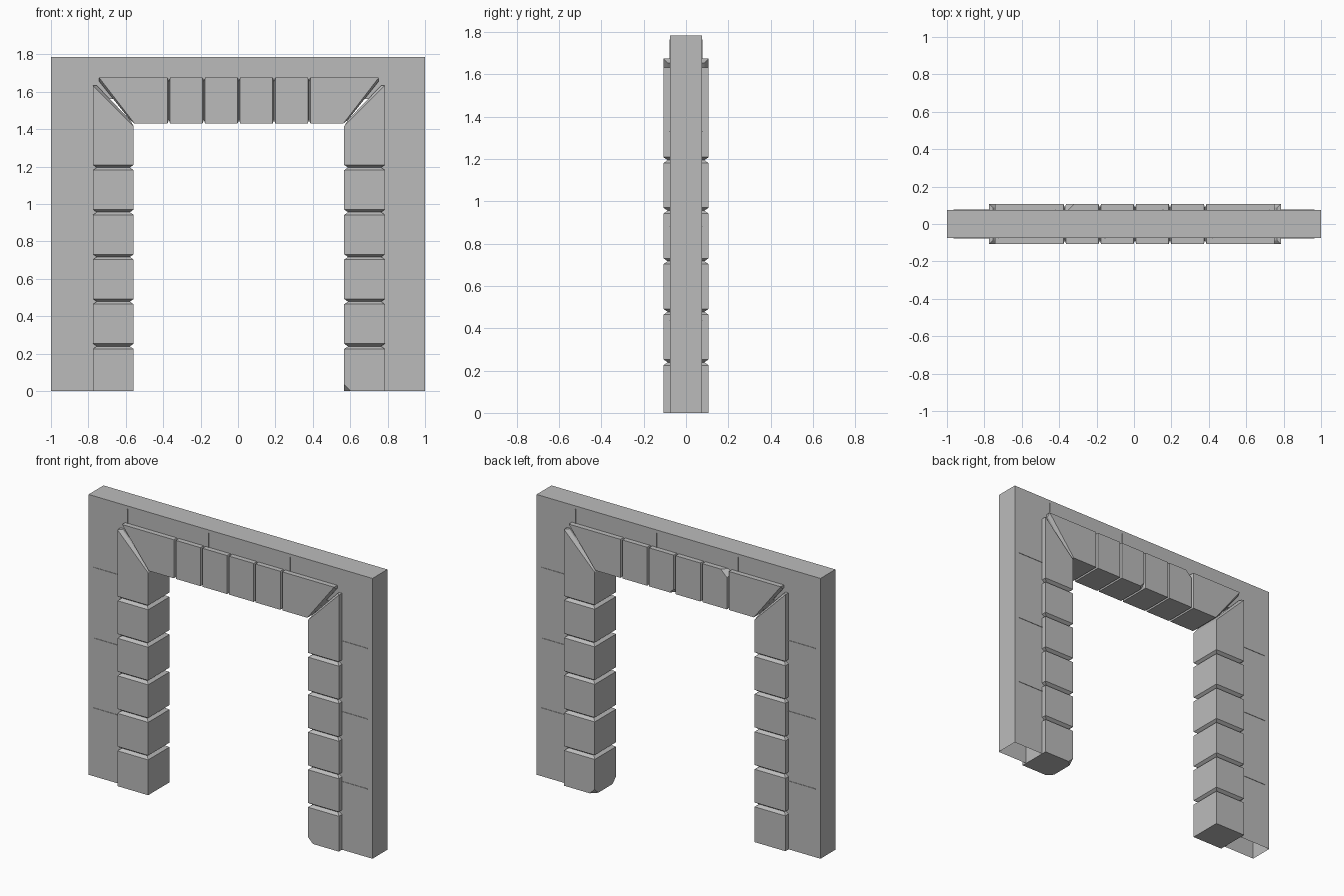
import bpy, bmesh
from mathutils import Vector

if "Cube" in bpy.data.objects:
    bpy.data.objects.remove(bpy.data.objects["Cube"], do_unlink=True)

stone = bpy.data.materials.new("grey_stone")
stone.use_nodes = True
GREY = (0.5, 0.5, 0.5, 1)
stone.diffuse_color = GREY
stone.node_tree.nodes["Principled BSDF"].inputs["Base Color"].default_value = GREY

CX = 0.005                    # centre of the opening
INNER, OUTER = 0.563, 0.78    # post faces, measured from CX
LOW, HIGH = 1.43, 1.675       # lintel underside and top
DEPTH = 0.107                 # half depth of the trim
WALL = 0.075                  # half depth of the wall
CUT, SINK = 0.014, 0.02       # chamfer length and depth
STEP = 0.239                  # post block height
SPACING = 0.1875              # lintel joint spacing


def finish(name, bm):
    bmesh.ops.recalc_face_normals(bm, faces=bm.faces)
    mesh = bpy.data.meshes.new(name)
    bm.to_mesh(mesh)
    bm.free()
    mesh.materials.append(stone)
    obj = bpy.data.objects.new(name, mesh)
    bpy.context.collection.objects.link(obj)
    return obj


def loft(name, rings, chips=()):
    """Join four-cornered rings into a capped block, then knock off corners."""
    bm = bmesh.new()
    loops = [[bm.verts.new(p) for p in ring] for ring in rings]
    for a, b in zip(loops, loops[1:]):
        for i in range(4):
            j = (i + 1) % 4
            bm.faces.new((a[i], a[j], b[j], b[i]))
    bm.faces.new(loops[0])
    bm.faces.new(loops[-1])
    bmesh.ops.recalc_face_normals(bm, faces=bm.faces)
    for point, normal in chips:
        geom = bm.verts[:] + bm.edges[:] + bm.faces[:]
        bmesh.ops.bisect_plane(bm, geom=geom, plane_co=point,
                               plane_no=Vector(normal).normalized(), clear_outer=True)
        rim = [e for e in bm.edges if e.is_boundary]
        bmesh.ops.holes_fill(bm, edges=rim)
    return finish(name, bm)


def post_ring(side, z_in, z_out, inset=0):
    a, b, d = INNER + inset, OUTER - inset, DEPTH - inset
    return [(CX + side * x, y, z) for x, y, z in
            ((a, -d, z_in), (b, -d, z_out), (b, d, z_out), (a, d, z_in))]


def lintel_ring(x_low, x_high, inset=0):
    a, b, d = LOW + inset, HIGH - inset, DEPTH - inset
    return [(CX + x_low, -d, a), (CX + x_high, -d, b),
            (CX + x_high, d, b), (CX + x_low, d, a)]


# Wall slab with a doorway, open underneath
bm = bmesh.new()
edge, head, top = 0.7, 1.56, 1.785
profile = [(-1, 0), (-1, top), (1, top), (1, 0),
           (CX + edge, 0), (CX + edge, head), (CX - edge, head), (CX - edge, 0)]
front = [bm.verts.new((x, -WALL, z)) for x, z in profile]
back = [bm.verts.new((x, WALL, z)) for x, z in profile]
bm.faces.new(front)
bm.faces.new(back[::-1])
for i in range(len(profile)):
    j = (i + 1) % len(profile)
    if profile[i][1] + profile[j][1] > 0:
        bm.faces.new((front[i], front[j], back[j], back[i]))
finish("wall", bm)


# Fine masonry joint lines on both wall faces
def joint_line(name, centre, size):
    bm = bmesh.new()
    bmesh.ops.create_cube(bm, size=1)
    bmesh.ops.scale(bm, vec=size, verts=bm.verts)
    bmesh.ops.translate(bm, vec=centre, verts=bm.verts)
    finish(name, bm)


for face in (-1, 1):
    y = face * WALL
    for side in (-1, 1):
        for z in (0.435, 0.88, 1.33):
            joint_line("wall_bed_joint", (side * 0.87, y, z), (0.19, 0.006, 0.003))
    for x in (-0.725, -0.155, 0.42):
        joint_line("wall_upright_joint", (-face * x, y, 1.72), (0.003, 0.006, 0.09))

# Posts: stacked chamfered blocks with a mitred top block
for side, label in ((1, "left"), (-1, "right")):
    for i in range(6):
        low, high = i * STEP, (i + 1) * STEP
        if i == 0:
            rings = [post_ring(side, 0, 0)]
        else:
            rings = [post_ring(side, low, low, SINK),
                     post_ring(side, low + CUT, low + CUT)]
        if i < 5:
            rings += [post_ring(side, high - CUT, high - CUT),
                      post_ring(side, high, high, SINK)]
        else:
            mitre = LOW - CUT + OUTER - INNER
            rings += [post_ring(side, LOW - CUT, mitre),
                      post_ring(side, LOW + SINK, mitre, SINK)]
        chips = []
        if i == 0 and side == 1:
            chips = [((CX + INNER + 0.035, f * DEPTH, 0), (-1, f, -1)) for f in (-1, 1)]
        loft(label + "_post_block", rings, chips)

# Lintel: four middle blocks and two mitred ends
for i in range(-2, 2):
    a, b = i * SPACING, (i + 1) * SPACING
    chips = []
    if i == -2:
        chips = [((CX + a + 0.05, DEPTH, HIGH), (-1, 1, 1))]
    if i == 0:
        chips = [((CX + a + 0.035, DEPTH, LOW), (-1, 1, -1))]
    loft("lintel_block",
         [lintel_ring(a, a, SINK), lintel_ring(a + CUT / 2, a + CUT / 2),
          lintel_ring(b - CUT / 2, b - CUT / 2), lintel_ring(b, b, SINK)], chips)

for side in (-1, 1):
    a = side * 2 * SPACING
    b = a + side * CUT / 2
    loft("lintel_end_block",
         [lintel_ring(a, a, SINK), lintel_ring(b, b),
          lintel_ring(side * (INNER - 0.005), side * 0.747),
          lintel_ring(side * (INNER + 0.02), side * 0.747, SINK)])
